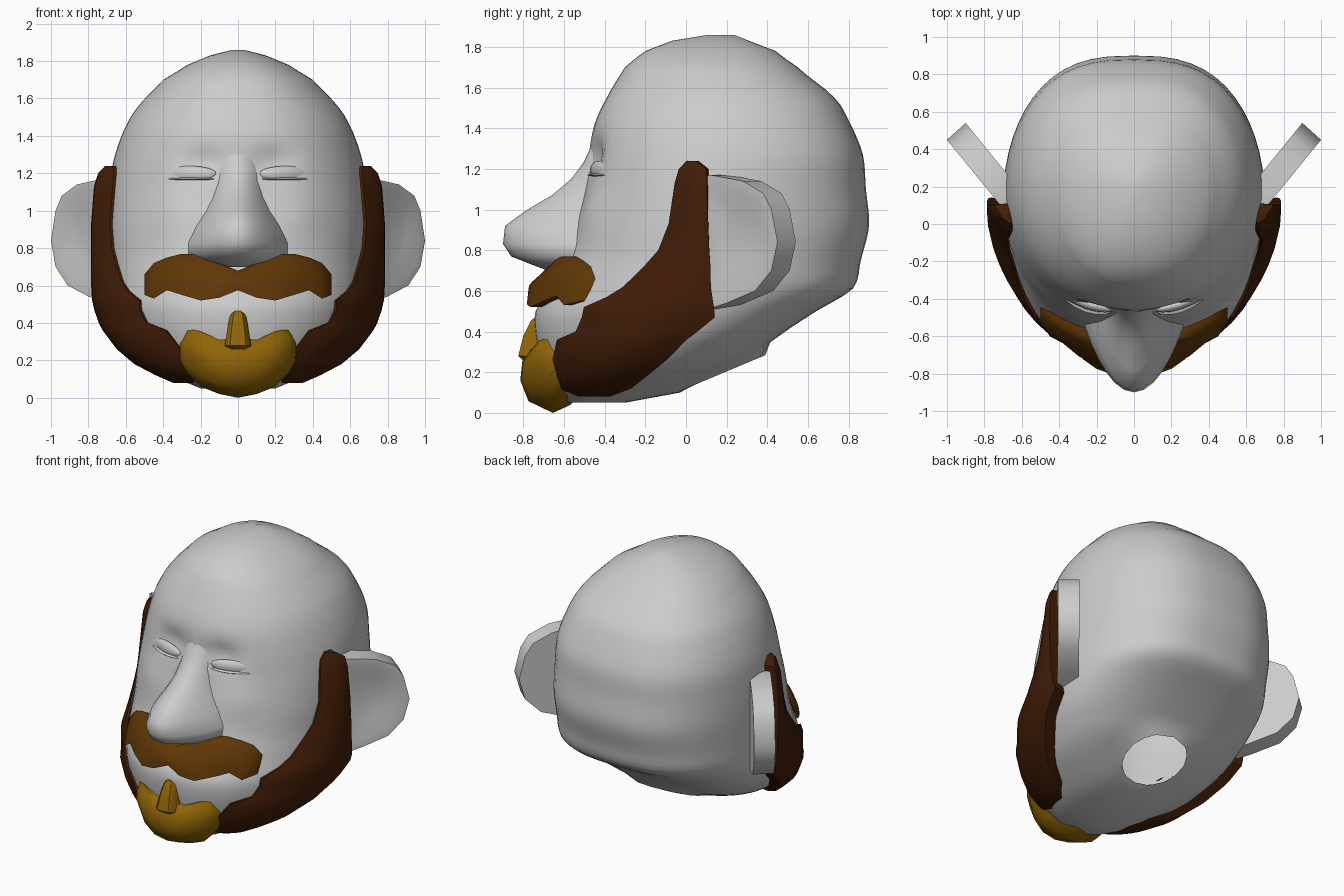
import bpy, bmesh
from math import sin, cos, pi, sqrt, acos, exp, radians, copysign
from mathutils import Vector

if "Cube" in bpy.data.objects:
    bpy.data.objects.remove(bpy.data.objects["Cube"])


def material(name, rgb):
    m = bpy.data.materials.new(name)
    m.use_nodes = True
    m.diffuse_color = (*rgb, 1)
    m.node_tree.nodes["Principled BSDF"].inputs["Base Color"].default_value = (*rgb, 1)
    return m


GREY = material("light grey", (0.6, 0.6, 0.6))
DARK = material("dark brown", (0.054, 0.012, 0.002))
BROWN = material("warm brown", (0.118, 0.038, 0.002))
MUSTARD = material("mustard", (0.28, 0.13, 0.002))


def finish(name, bm, mat, angle=50):
    me = bpy.data.meshes.new(name)
    bm.to_mesh(me)
    bm.free()
    me.materials.append(mat)
    ob = bpy.data.objects.new(name, me)
    bpy.context.collection.objects.link(ob)
    bpy.ops.object.select_all(action="DESELECT")
    ob.select_set(True)
    bpy.context.view_layer.objects.active = ob
    bpy.ops.object.shade_smooth_by_angle(angle=radians(angle))
    return ob


def loft(rings):
    """Closed skin over rings of equal length."""
    bm = bmesh.new()
    rows = [[bm.verts.new(p) for p in r] for r in rings]
    n = len(rows[0])
    for a, b in zip(rows, rows[1:]):
        for i in range(n):
            j = (i + 1) % n
            bm.faces.new((a[i], a[j], b[j], b[i]))
    bm.faces.new(rows[0])
    bm.faces.new(rows[-1])
    bmesh.ops.recalc_face_normals(bm, faces=bm.faces)
    return bm


# Skull sections: height, half width, front y, widest y, back y
SKULL = [
    (0.05, .20, -.60, -.45, -.30), (0.10, .32, -.66, -.35, -.03),
    (0.20, .50, -.70, -.20, .17), (0.28, .58, -.72, -.10, .33),
    (0.38, .65, -.74, .0, .46), (0.50, .69, -.74, .07, .64),
    (0.61, .70, -.67, .10, .82), (0.75, .70, -.60, .12, .86),
    (0.92, .70, -.55, .13, .90), (1.10, .69, -.50, .16, .885),
    (1.27, .665, -.48, .20, .87), (1.42, .615, -.45, .20, .81),
    (1.55, .54, -.39, .20, .73), (1.70, .40, -.30, .18, .55),
    (1.78, .27, -.20, .17, .44), (1.83, .15, -.07, .17, .31),
    (1.858, .04, .10, .17, .24)]
FRONT_ROUND, BACK_ROUND = .88, .74


def blend(p0, p1, p2, p3, t):
    return p1 + t / 2 * (p2 - p0 + t * (2 * p0 - 5 * p1 + 4 * p2 - p3
                                       + t * (3 * (p1 - p2) + p3 - p0)))


def section(z):
    """Half width, front, widest and back at any height."""
    z = min(max(z, SKULL[0][0]), SKULL[-1][0])
    i = max(k for k in range(len(SKULL) - 1) if SKULL[k][0] <= z)
    a, b = SKULL[i], SKULL[i + 1]
    t = (z - a[0]) / (b[0] - a[0])
    p, q = SKULL[max(i - 1, 0)], SKULL[min(i + 2, len(SKULL) - 1)]
    return [blend(p[k], a[k], b[k], q[k], t) for k in range(1, 5)]


def skull_point(theta, z, off=0.0):
    w, f, c, b = section(z)
    ahead = cos(theta) > 0
    d = (c - f if ahead else b - c) + off
    x = abs(sin(theta)) ** (FRONT_ROUND if ahead else BACK_ROUND)
    return Vector((copysign((w + off) * x, sin(theta)), c - d * cos(theta), z))


def skull_front(x, z):
    w, f, c, b = section(z)
    s = min(1, abs(x / w)) ** (1 / FRONT_ROUND)
    return c - (c - f) * sqrt(1 - s * s)


def skull_angle(y, z):
    w, f, c, b = section(z)
    k = (c - y) / (c - f if y < c else b - c)
    return acos(max(-1, min(1, k)))


# Head, with eye sockets and cheeks pressed into the face
heights = [SKULL[0][0]]
for a, b in zip(SKULL, SKULL[1:]):
    steps = max(1, round((b[0] - a[0]) / 0.035))
    heights += [a[0] + (b[0] - a[0]) * (s + 1) / steps for s in range(steps)]
rings = [[skull_point(2 * pi * i / 56, z) for i in range(56)] for z in heights]
for p in (p for r in rings for p in r):
    if p.y < 0:
        ax = abs(p.x)
        p.y += 0.05 * exp(-((ax - .18) / .10) ** 2 - ((p.z - 1.26) / .08) ** 2)
        p.y -= 0.02 * exp(-((ax - .34) / .13) ** 2 - ((p.z - 1.0) / .12) ** 2)
bm = loft(rings)


# Open neck hole under the back of the head
def neck(p):
    return sqrt((p.x / .21) ** 2 + ((p.y - .2) / .19) ** 2)


hole = [f for f in bm.faces if f.calc_center_median().z < .5
        and neck(f.calc_center_median()) < 1]
bmesh.ops.delete(bm, geom=hole, context="FACES")
for v in {v for e in bm.edges if e.is_boundary for v in e.verts}:
    k = neck(v.co)
    y = .2 + (v.co.y - .2) / k
    v.co = (v.co.x / k, y, .12 + .42 * y)
finish("head", bm, GREY)

# Nose: height, half width, tip y
NOSE = [(.70, .12, -.68), (.73, .22, -.76), (.77, .27, -.86), (.83, .27, -.90),
        (.92, .23, -.89), (1.0, .18, -.78), (1.07, .15, -.66),
        (1.15, .13, -.565), (1.23, .12, -.505), (1.32, .10, -.462)]
rings = []
for z, w, tip in NOSE:
    back = skull_front(0, z) + .06
    ring = []
    for i in range(17):
        a = pi * i / 16 - pi / 2
        ring.append((w * sin(a), back + (tip - back) * cos(a) ** 1.8, z))
    rings.append(ring)
finish("nose", loft(rings), GREY, 60)

# Ear outline on its front face: y, z
EAR = [(.02, 1.14), (.12, 1.17), (.28, 1.14), (.38, 1.08), (.42, 1.0), (.45, .84),
       (.42, .70), (.34, .60), (.2, .54), (.05, .49)]
# Side beard: height, front y, back y
BEARD = [(1.24, .01, .06), (1.2, -.03, .11), (1.13, -.05, .11), (.93, -.08, .11),
         (.8, -.13, .115), (.72, -.2, .12), (.62, -.3, .12), (.57, -.38, .125),
         (.52, -.49, .13), (.47, -.5, .13), (.4, -.53, .05), (.36, -.62, .0),
         (.26, -.64, -.1), (.18, -.64, -.2), (.12, -.61, -.28), (.08, -.52, -.38)]

for side, s in (("left", 1), ("right", -1)):
    # Ear slab with a shallow hollow in front
    front = [Vector((s * (1 - (.45 - y) * .815), y, z)) for y, z in EAR]
    back = [p + Vector((-.10 * s, .09, 0)) for p in front]
    mid = sum(front, Vector()) / len(front)
    inner = [mid + (p - mid) * .82 for p in front]
    bowl = [mid + (p - mid) * .45 + Vector((-.02 * s, .02, 0)) for p in front]
    finish(side + "_ear", loft([back, front, inner, bowl]), GREY, 60)

    # Side beard follows the skull, thin in front and thick behind
    rings = []
    for z, y0, y1 in BEARD:
        a0, a1 = skull_angle(y0, z), skull_angle(y1, z)
        thick = .068 * min(1, (1.3 - z) / .12)
        outer, under = [], []
        for i in range(9):
            t = i / 8
            a = a0 + (a1 - a0) * t
            outer.append(skull_point(a, z, .018 + thick * min(1, 1.4 * t)))
            under.append(skull_point(a, z, .003))
        rings.append([(s * p.x, p.y, p.z) for p in outer + under[::-1]])
    finish(side + "_side_beard", loft(rings), DARK, 45)

    # Closed eyelid and its lash line
    for part, z, size in (("eyelid", 1.195, (.15, .03, .045)),
                          ("lash_line", 1.17, (.145, .045, .008))):
        bm = bmesh.new()
        bmesh.ops.create_uvsphere(bm, u_segments=16, v_segments=8, radius=1)
        for v in bm.verts:
            x = v.co.x * size[0] + .26
            y = v.co.y * size[1] + skull_front(x, z) + .025
            v.co = (s * x, y, v.co.z * size[2] + z)
        bmesh.ops.recalc_face_normals(bm, faces=bm.faces)
        finish(side + "_" + part, bm, GREY)


def mirrored(cols):
    return [(-c[0], *c[1:]) for c in cols[:0:-1]] + cols


# Moustache: x, top, bottom, thickness
rings = []
for x, top, low, t in mirrored([(0, .68, .575, .11), (.1, .72, .535, .10), (.2, .765, .52, .09),
                                (.3, .77, .55, .08), (.38, .75, .575, .075),
                                (.45, .72, .53, .065), (.5, .66, .55, .04)]):
    ring = []
    for i in range(7):
        z = top + (low - top) * i / 6
        bulge = t * (.65 + .35 * sin(pi * i / 6))
        ring.append((x, skull_front(x, z) - bulge, z))
    ring += [(x, skull_front(x, z) - .004, z) for z in (low, (low + top) / 2, top)]
    rings.append(ring)
finish("moustache", loft(rings), BROWN, 50)

# Chin beard: x, top, bottom, front y
rings = []
for x, top, low, f in mirrored([(0, .32, .0, -.815), (.1, .31, .02, -.81), (.2, .355, .06, -.775),
                                (.27, .37, .13, -.725), (.31, .30, .20, -.675)]):
    h = top - low
    prof = [(-.58, top), (f + .05, top), (f + .01, top - .2 * h), (f, top - .5 * h),
            (f + .04, low + .18 * h), (-.655, low), (-.57, low + .12 * h), (-.51, low + .3 * h)]
    rings.append([(x, max(y, f), z) for y, z in prof])
finish("chin_beard", loft(rings), MUSTARD, 60)

# Tuft below the lip: height, half width, front y
rings = [[(-w, f + .03, z), (-w * .6, f, z), (w * .6, f, z), (w, f + .03, z), (w, -.70, z), (-w, -.70, z)]
         for z, w, f in [(.25, .05, -.79), (.28, .07, -.825), (.38, .055, -.80), (.45, .04, -.765), (.465, .02, -.75)]]
finish("lip_tuft", loft(rings), MUSTARD, 40)
